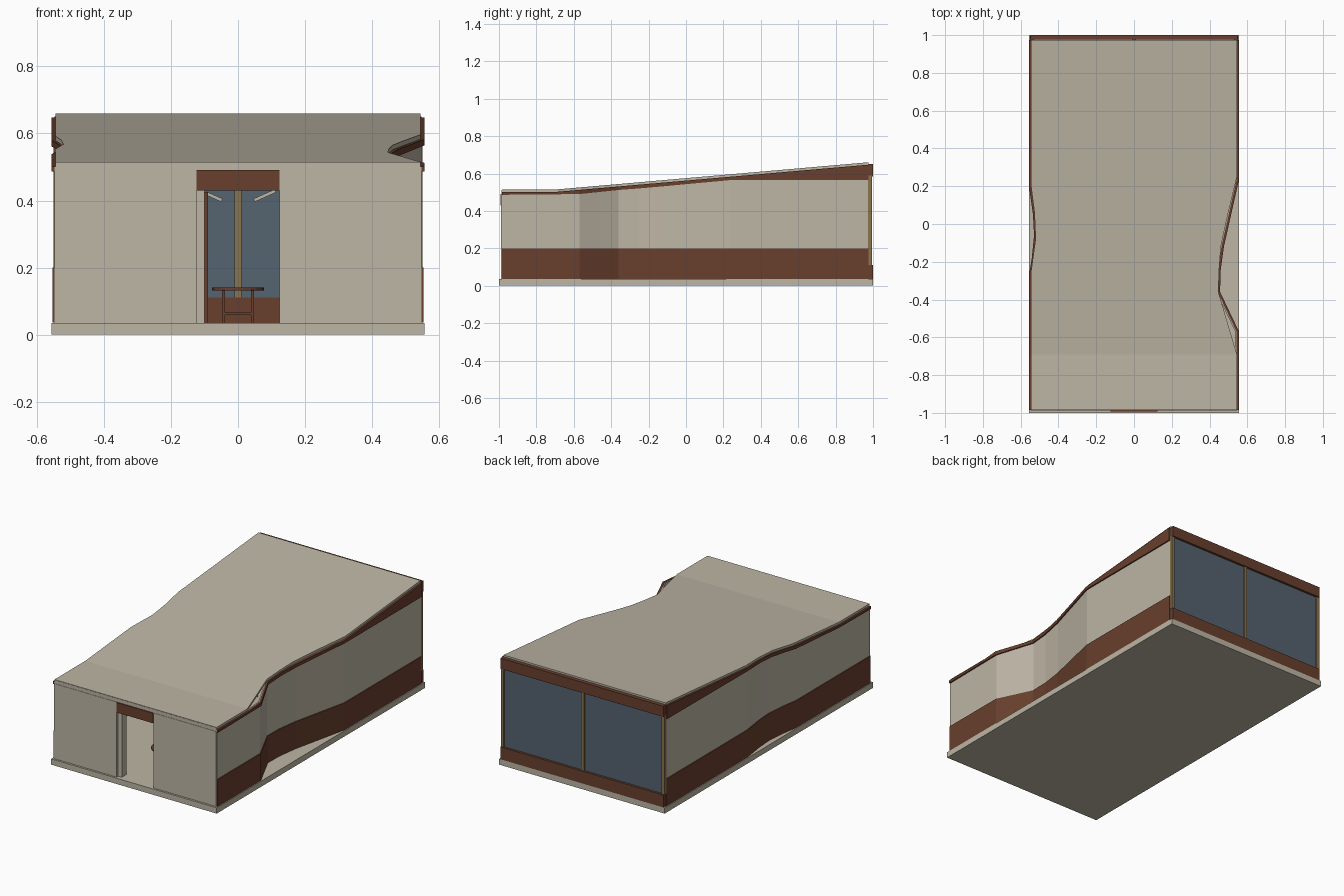
import bpy, bmesh, math
from mathutils import Matrix, Vector

if "Cube" in bpy.data.objects:
    bpy.data.objects.remove(bpy.data.objects["Cube"])


def material(name, rgb):
    m = bpy.data.materials.new(name)
    m.diffuse_color = (*rgb, 1)
    m.use_nodes = True
    m.node_tree.nodes["Principled BSDF"].inputs["Base Color"].default_value = m.diffuse_color
    return m


CREAM = material("cream_plaster", (0.51, 0.465, 0.375))
BROWN = material("brown_cladding", (0.14, 0.05, 0.026))
GLASS = material("blue_grey_glass", (0.09, 0.125, 0.16))
WOOD = material("light_wood", (0.25, 0.175, 0.075))


def finish(name, bm, mat):
    bmesh.ops.recalc_face_normals(bm, faces=bm.faces)
    me = bpy.data.meshes.new(name)
    bm.to_mesh(me)
    bm.free()
    me.materials.append(mat)
    ob = bpy.data.objects.new(name, me)
    bpy.context.collection.objects.link(ob)
    return ob


def box(name, mat, x, y, z, tilt=0):
    """Box from (min, max) ranges, optionally tilted about y."""
    bm = bmesh.new()
    bmesh.ops.create_cube(bm, size=1)
    size = Vector((x[1] - x[0], y[1] - y[0], z[1] - z[0]))
    mid = Vector((sum(x) / 2, sum(y) / 2, sum(z) / 2))
    bm.transform(Matrix.Translation(mid) @ Matrix.Rotation(tilt, 4, 'Y')
                 @ Matrix.Diagonal((*size, 1)))
    return finish(name, bm, mat)


def loft(name, mat, rings):
    """Closed solid through four-cornered rings."""
    bm = bmesh.new()
    vs = [[bm.verts.new(p) for p in r] for r in rings]
    for a, b in zip(vs, vs[1:]):
        for i in range(4):
            j = (i + 1) % 4
            bm.faces.new((a[i], a[j], b[j], b[i]))
    bm.faces.new(vs[0])
    bm.faces.new(vs[-1])
    return finish(name, bm, mat)


def lerp(pts, t):
    for (a, p), (b, q) in zip(pts, pts[1:]):
        if t <= b:
            return p + (q - p) * max(0, t - a) / (b - a)
    return pts[-1][1]


# plan curves: (y, inward dent) for walls and roof edges
RIGHT_WALL = [(-.985, 0), (-.57, 0), (-.455, .055), (-.36, .10), (-.25, .098),
              (-.12, .08), (0, .053), (.12, .026), (.235, 0), (.975, 0)]
LEFT_WALL = [(-.985, 0), (-.27, 0), (-.18, .015), (-.06, .027),
             (.05, .021), (.2, 0), (.975, 0)]
RIGHT_ROOF = [(-.985, 0), (-.69, 0), (-.36, .098), (-.25, .095),
              (-.12, .085), (.02, .055), (.25, 0), (.975, 0)]
LEFT_ROOF = [(-.985, 0), (-.25, 0), (-.08, .024), (.06, .018), (.2, 0), (.975, 0)]
ROOF_TOP = [(-.985, .515), (-.69, .515), (.975, .66)]
FASCIA_LOW = [(-.985, .486), (-.57, .49), (-.36, .512), (-.2, .524), (0, .543),
              (.24, .565), (.975, .565)]
ROOF_T = .014


def under_roof(y):
    return lerp(ROOF_TOP, y) - ROOF_T


def side_band(name, mat, side, dents, outer, thick, low, high):
    ys = sorted({y for y, _ in dents} | {-.69})
    rings = []
    for y in ys:
        xo = outer - lerp(dents, y)
        a, b = side * xo, side * (xo - thick)
        rings.append([(a, y, low(y)), (b, y, low(y)), (b, y, high(y)), (a, y, high(y))])
    loft(name, mat, rings)


# floor slab
box("floor_slab", CREAM, (-.557, .557), (-1, 1), (0, .035))

# curved side walls with lower cladding and a band under the roof
for word, s, dents in (("right", 1, RIGHT_WALL), ("left", -1, LEFT_WALL)):
    side_band(word + "_wall", CREAM, s, dents, .548, .012,
              lambda y: .035, lambda y: under_roof(y) - .001)
    side_band(word + "_lower_cladding", BROWN, s, dents, .553, .006,
              lambda y: .036, lambda y: .2)
    side_band(word + "_fascia", BROWN, s, dents, .556, .013,
              lambda y: lerp(FASCIA_LOW, y), lambda y: under_roof(y) + .001)

# sloping roof sheet with scalloped edges
rings = []
for y in sorted({p[0] for p in RIGHT_ROOF + LEFT_ROOF}):
    xr, xl = .545 - lerp(RIGHT_ROOF, y), -.545 + lerp(LEFT_ROOF, y)
    t = lerp(ROOF_TOP, y)
    rings.append([(xl, y, t - ROOF_T), (xr, y, t - ROOF_T), (xr, y, t), (xl, y, t)])
loft("roof", CREAM, rings)

# front wall, doorway and lintel
for word, s in (("right", 1), ("left", -1)):
    xs = sorted((s * .124, s * .545))
    box("front_wall_" + word, CREAM, xs, (-.988, -.974), (.035, .491))
box("front_roof_edge", CREAM, (-.545, .545), (-.986, -.972), (.491, .512))
box("door_lintel", BROWN, (-.124, .124), (-.992, -.976), (.43, .491))
box("door_jamb", CREAM, (-.124, -.1), (-.974, -.93), (.035, .43))
box("inner_trim", BROWN, (-.102, -.09), (.3, .32), (.035, .425))

# glazed back
box("back_sill", BROWN, (-.548, .548), (.976, 1), (.035, .11))
box("back_fascia", BROWN, (-.548, .548), (.976, 1), (.585, .65))
box("back_glass", GLASS, (-.54, .54), (.98, .986), (.11, .585))
for word, x in (("left", -.54), ("middle", 0), ("right", .54)):
    box("window_post_" + word, WOOD, (x - .01, x + .01), (.974, .994), (.11, .59))

# inner slanted slats
for word, s in (("left", -1), ("right", 1)):
    box("ceiling_slat_" + word, CREAM, (s * .08 - .035, s * .08 + .035),
        (.5, .52), (.41, .42), -s * math.radians(24))

# small round table
TY = -.7
bm = bmesh.new()
bmesh.ops.create_cone(bm, cap_ends=True, segments=24, radius1=.077, radius2=.077,
                      depth=.008, matrix=Matrix.Translation((0, TY, .136)))
finish("table_top", bm, BROWN)
for i, (sx, sy) in enumerate(((1, 1), (1, -1), (-1, 1), (-1, -1))):
    box("table_leg_%d" % i, BROWN, (sx * .043 - .004, sx * .043 + .004),
        (TY + sy * .043 - .004, TY + sy * .043 + .004), (.035, .133))
for word, s in (("front", -1), ("back", 1)):
    box("table_rail_" + word, BROWN, (-.043, .043),
        (TY + s * .043 - .003, TY + s * .043 + .003), (.058, .066))
